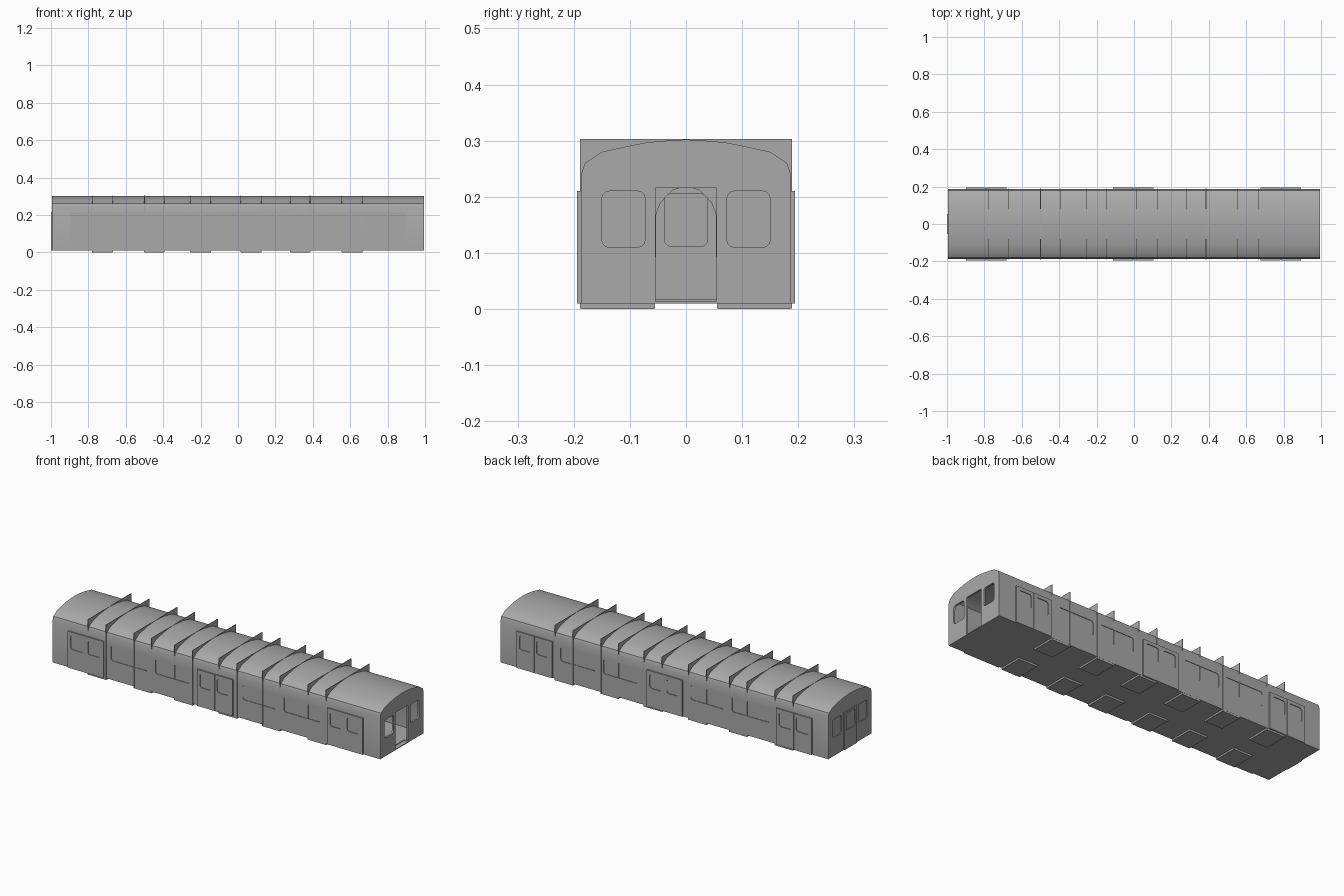
import bpy, bmesh, math
from mathutils import Vector

if "Cube" in bpy.data.objects:
    bpy.data.objects.remove(bpy.data.objects["Cube"], do_unlink=True)

GREY = (0.4, 0.4, 0.4, 1)
metal = bpy.data.materials.new("plain grey")
metal.use_nodes = True
metal.diffuse_color = GREY
metal.node_tree.nodes["Principled BSDF"].inputs["Base Color"].default_value = GREY

END, SIDE, FLOOR = 0.995, 0.187, 0.01


def prism(name, outline, axis, lo, hi):
    """Extrude a 2D outline (y,z) along x, or (x,z) along y."""
    def place(p, d):
        return (d, p[0], p[1]) if axis == "x" else (p[0], d, p[1])
    bm = bmesh.new()
    a = [bm.verts.new(place(p, lo)) for p in outline]
    b = [bm.verts.new(place(p, hi)) for p in outline]
    bm.faces.new(a)
    bm.faces.new(b[::-1])
    for i in range(len(a)):
        j = (i + 1) % len(a)
        bm.faces.new((a[i], b[i], b[j], a[j]))
    bmesh.ops.recalc_face_normals(bm, faces=bm.faces)
    mesh = bpy.data.meshes.new(name)
    bm.to_mesh(mesh)
    bm.free()
    mesh.materials.append(metal)
    ob = bpy.data.objects.new(name, mesh)
    bpy.context.collection.objects.link(ob)
    return ob


def rect(u0, u1, v0, v1, r=0.0):
    """Rectangle outline, with rounded corners if r is set."""
    if r == 0:
        return [(u0, v0), (u1, v0), (u1, v1), (u0, v1)]
    pts = []
    corners = [(u1 - r, v1 - r), (u0 + r, v1 - r), (u0 + r, v0 + r), (u1 - r, v0 + r)]
    for k, (cu, cv) in enumerate(corners):
        for s in range(4):
            t = math.pi / 2 * (k + s / 3)
            pts.append((cu + r * math.cos(t), cv + r * math.sin(t)))
    return pts


def cut(target, cutters):
    """Subtract the cutters from the target and remove them."""
    for c in cutters:
        m = target.modifiers.new("cut", "BOOLEAN")
        m.operation, m.solver, m.object = "DIFFERENCE", "EXACT", c
    bpy.context.view_layer.update()
    graph = bpy.context.evaluated_depsgraph_get()
    mesh = bpy.data.meshes.new_from_object(target.evaluated_get(graph))
    target.modifiers.clear()
    target.data = mesh
    for c in cutters:
        bpy.data.objects.remove(c, do_unlink=True)


def section(inset):
    """Car cross-section: flat sides under a shallow arched roof."""
    half = [(SIDE, FLOOR), (SIDE, 0.24), (0.18, 0.26), (0.15, 0.28),
            (0.11, 0.289), (0.07, 0.297), (0.035, 0.3), (0, 0.302)]
    k = 1 - inset / SIDE
    half = [(y * k, z + inset if z == FLOOR else z - inset) for y, z in half]
    return half + [(-y, z) for y, z in half[-2::-1]]


# Hollow body shell
body = prism("body_shell", section(0), "x", -END, END)
cutters = [prism("interior", section(0.008), "x", -END + 0.01, END - 0.01)]

# Open doorway and cab windows at one end, recessed panes at the other
cutters.append(prism("doorway", rect(-0.054, 0.054, FLOOR + 0.004, 0.216), "x", 0.97, 1.01))
for lo, hi in ((-0.15, -0.073), (0.073, 0.15)):
    pane = rect(lo, hi, 0.11, 0.21, 0.013)
    cutters.append(prism("end_window", pane, "x", 0.97, 1.01))
    cutters.append(prism("end_window", pane, "x", -1.01, -END + 0.004))

# Long recessed side windows
for s in (-1, 1):
    lo, hi = sorted((s * (SIDE - 0.003), s * (SIDE + 0.01)))
    for x0, x1 in ((-0.64, -0.41), (-0.37, -0.16), (0.16, 0.37), (0.41, 0.63)):
        cutters.append(prism("side_window", rect(x0, x1, 0.115, 0.195, 0.012), "y", lo, hi))
cut(body, cutters)

# Closed end door with its window
end_door = prism("end_door", rect(-0.054, 0.054, FLOOR, 0.216), "x", -1.0, -0.98)
cut(end_door, [prism("glass", rect(-0.038, 0.038, 0.112, 0.205, 0.01), "x", -1.01, -0.996),
               prism("glass", rect(-0.038, 0.038, 0.112, 0.205, 0.01), "x", -0.984, -0.97)])

# Double sliding doors on both sides
for s, side in ((-1, "front"), (1, "back")):
    for n, cx in enumerate((-0.79, -0.005, 0.785)):
        lo, hi = sorted((s * (SIDE - 0.002), s * 0.194))
        door = prism(f"{side}_door_{n + 1}", rect(cx - 0.108, cx + 0.108, FLOOR, 0.21), "y", lo, hi)
        lo, hi = sorted((s * 0.19, s * 0.21))
        holes = [prism("seam", rect(cx - 0.001, cx + 0.001, 0, 0.22), "y", lo, hi)]
        for d in (-0.052, 0.052):
            holes.append(prism("glass", rect(cx + d - 0.038, cx + d + 0.038, 0.115, 0.192, 0.012),
                               "y", lo, hi))
        cut(door, holes)

# Square partitions with an arched aisle, poking out past the roof curve
arch = [(0.055, 0.001), (0.053, 0.17), (0.045, 0.19), (0.024, 0.212), (0.01, 0.216)]
right = [(0.1885, 0.303), (0.1885, 0.001)] + arch
partition = right + [(-y, z) for y, z in right[::-1]]
bays = ((-0.78, -0.67), (-0.5, -0.395), (-0.255, -0.145),
        (0.015, 0.125), (0.28, 0.385), (0.555, 0.665))
for n, (x0, x1) in enumerate(bays):
    for x, end in ((x0, "a"), (x1, "b")):
        prism(f"partition_{n + 1}{end}", partition, "x", x - 0.0015, x + 0.0015)
    # Bench seats whose bases show under the floor
    for s, side in ((-1, "front"), (1, "back")):
        lo, hi = sorted((s * 0.057, s * 0.1865))
        prism(f"{side}_seat_{n + 1}", rect(lo, hi, 0, 0.075), "x", x0, x1)

# Smooth the roof curve but keep the corners sharp
bpy.ops.object.select_all(action="DESELECT")
body.select_set(True)
bpy.context.view_layer.objects.active = body
bpy.ops.object.shade_smooth_by_angle(angle=math.radians(35))
